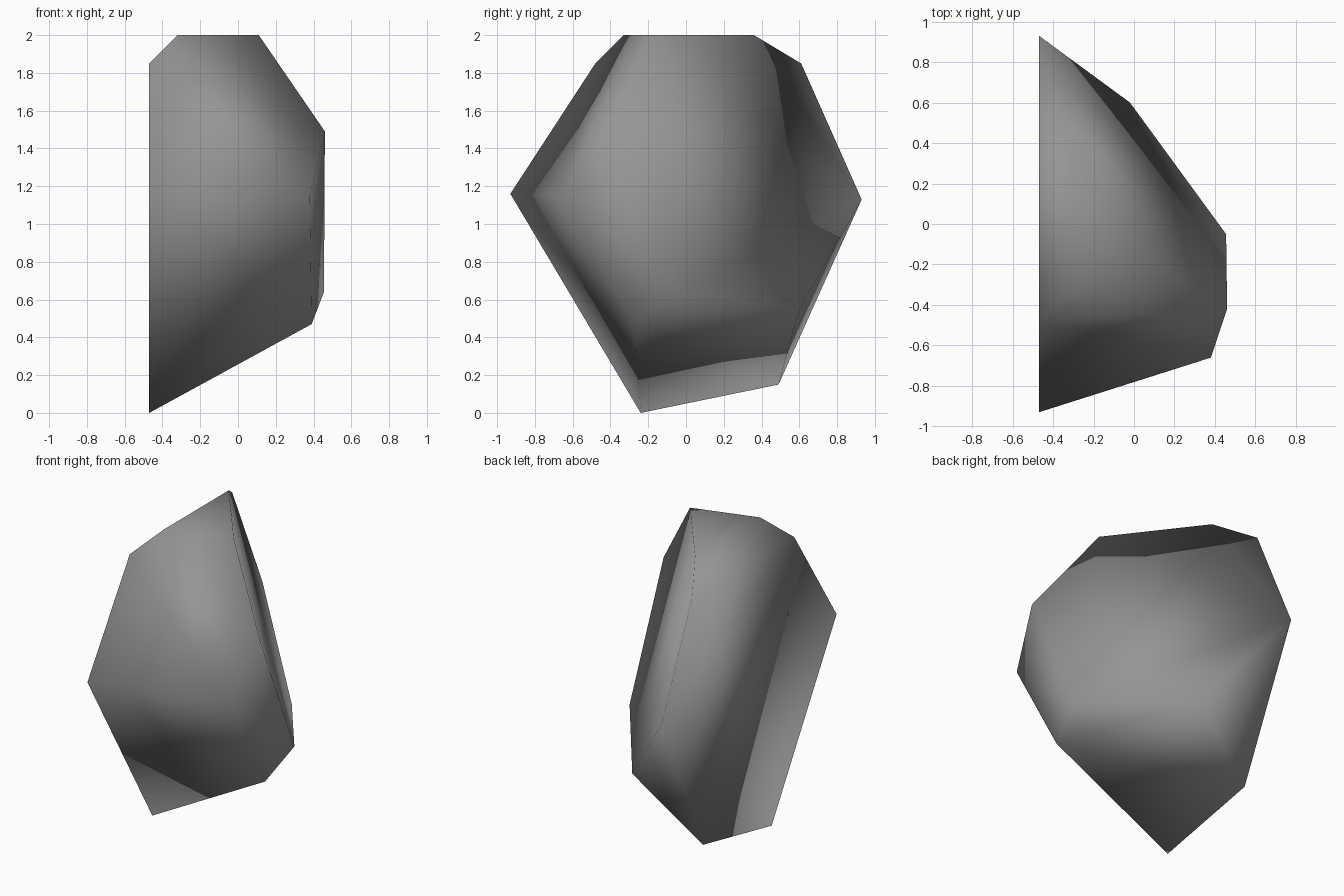
import bpy, bmesh

if "Cube" in bpy.data.objects:
    bpy.data.objects.remove(bpy.data.objects["Cube"])

# Flat cut side of the rock: outline (y, z) on the plane x = -0.47
back = [(-0.47, y, z) for y, z in [(-0.24, 0), (0.49, 0.15), (0.93, 1.13),
                                   (0.61, 1.85), (-0.48, 1.85), (-0.93, 1.16)]]
# Flat top
top = [(-0.32, -0.33, 2), (-0.32, 0.36, 2), (0.11, -0.20, 2)]
# Corners of the bulging side
bulge = [(0.46, -0.42, 1.49), (0.38, -0.66, 1.15), (0.39, -0.27, 0.47),
         (0.455, -0.05, 0.64), (-0.02, 0.60, 0.55)]

# Chiselled stone: convex hull of the corners, flat areas merged
bm = bmesh.new()
for p in back + top + bulge:
    bm.verts.new(p)
bmesh.ops.convex_hull(bm, input=bm.verts)
bmesh.ops.dissolve_limit(bm, angle_limit=0.02, verts=bm.verts, edges=bm.edges)
bmesh.ops.recalc_face_normals(bm, faces=bm.faces)
for f in bm.faces:
    f.smooth = True     # soft shading across every edge

mesh = bpy.data.meshes.new("rock")
bm.to_mesh(mesh)
bm.free()
rock = bpy.data.objects.new("rock", mesh)
bpy.context.collection.objects.link(rock)

# Grey stone colour
mat = bpy.data.materials.new("grey stone")
mat.diffuse_color = (0.3, 0.3, 0.3, 1)
mat.use_nodes = True
mat.node_tree.nodes["Principled BSDF"].inputs["Base Color"].default_value = mat.diffuse_color
mesh.materials.append(mat)
